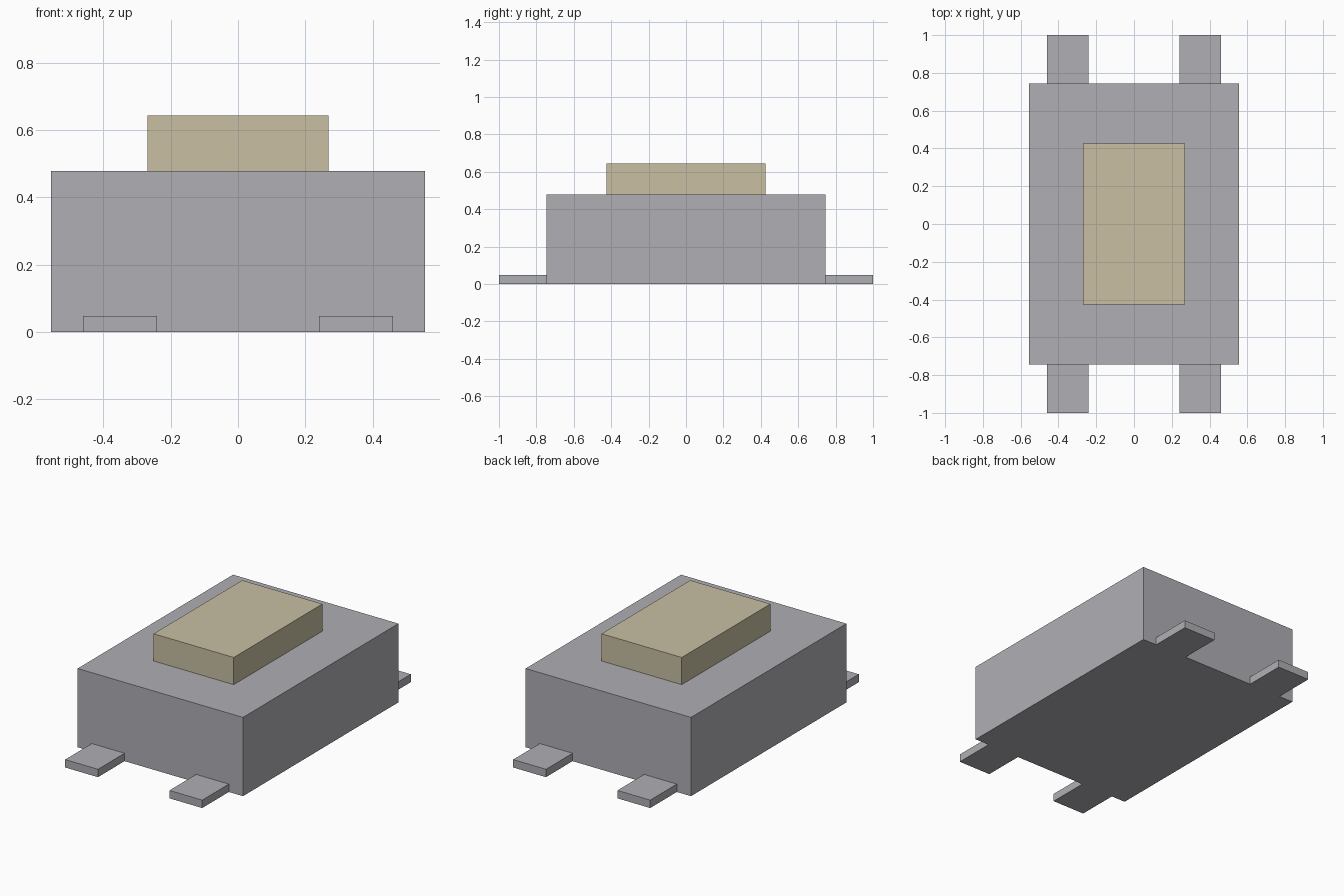
import bpy
import bmesh
from mathutils import Matrix, Vector

cube = bpy.data.objects.get("Cube")
if cube:
    bpy.data.objects.remove(cube, do_unlink=True)


def make_material(name, color):
    mat = bpy.data.materials.new(name)
    mat.use_nodes = True
    mat.diffuse_color = (*color, 1)
    mat.node_tree.nodes["Principled BSDF"].inputs["Base Color"].default_value = (*color, 1)
    return mat


def box(name, low, high, mat):
    low, high = Vector(low), Vector(high)
    bm = bmesh.new()
    bmesh.ops.create_cube(bm, size=1, matrix=Matrix.Diagonal((*(high - low), 1)))
    mesh = bpy.data.meshes.new(name)
    bm.to_mesh(mesh)
    bm.free()
    mesh.materials.append(mat)
    obj = bpy.data.objects.new(name, mesh)
    obj.location = (low + high) / 2
    bpy.context.collection.objects.link(obj)
    return obj


grey = make_material("metal grey", (0.43, 0.43, 0.46))
tan = make_material("button tan", (0.58, 0.52, 0.36))

# Housing and push button
HALF_X, HALF_Y, TOP = 0.555, 0.745, 0.478
box("housing", (-HALF_X, -HALF_Y, 0), (HALF_X, HALF_Y, TOP), grey)
box("push_button", (-0.269, -0.425, TOP), (0.269, 0.425, 0.643), tan)

# Four flat solder legs, two at each end
for end, y0, y1 in (("front", -1, -HALF_Y), ("back", HALF_Y, 1)):
    for side, x in (("left", 0.35), ("right", -0.35)):
        box(f"{end}_{side}_leg", (x - 0.11, y0, 0), (x + 0.11, y1, 0.048), grey)
